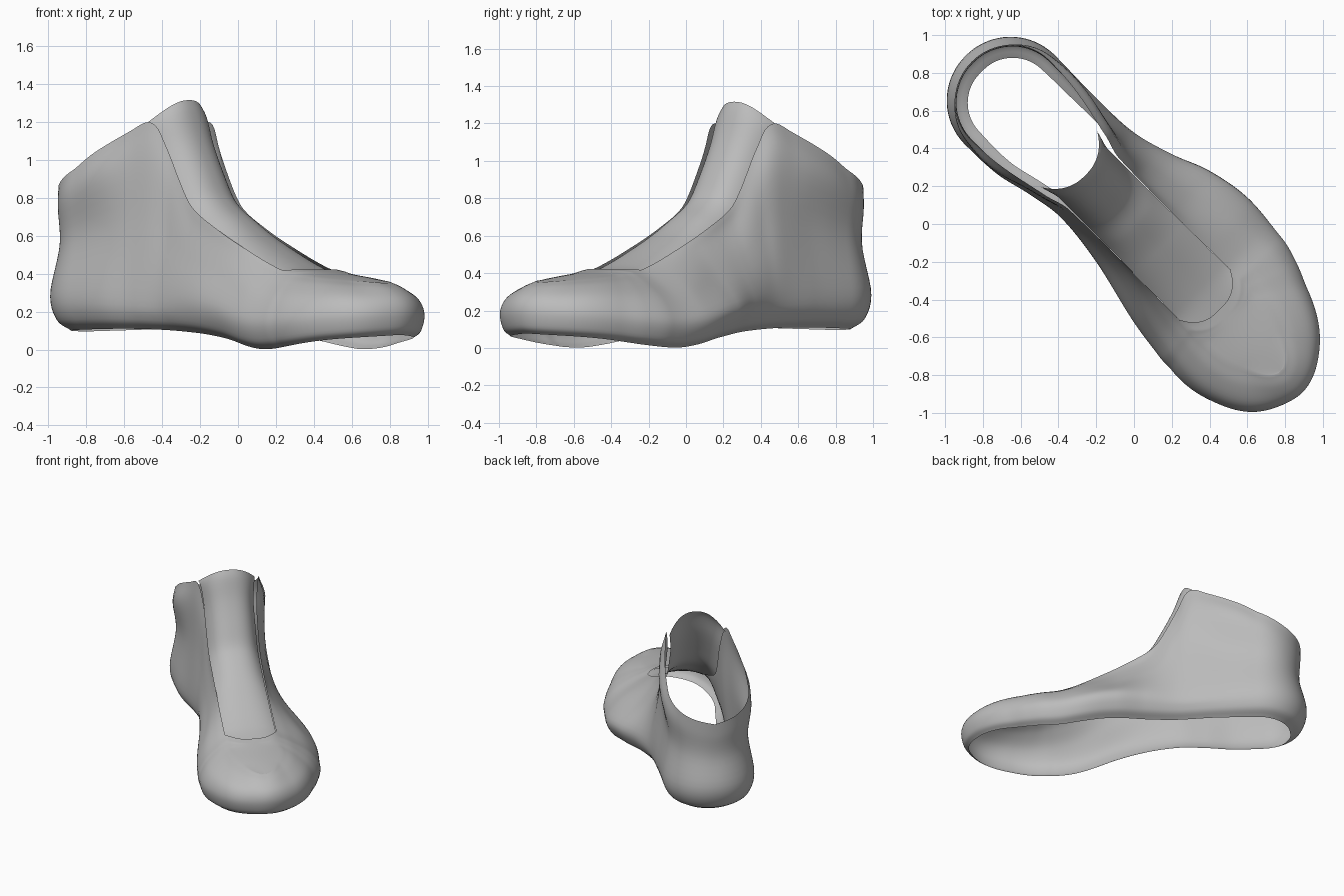
import bpy, bmesh, math
from mathutils import Vector

if "Cube" in bpy.data.objects:
    bpy.data.objects.remove(bpy.data.objects["Cube"])

HEEL, TOE = -0.93, 0.6                  # pivots of the heel and toe curves on the foot axis
HEEL_FAN, TOE_FAN = 0.35, 0.66          # length of each curve along the path
CAP_START = 0.53                        # where the closed toe box begins


def curve(*pts):
    """Smooth function through a few (position, value) knots."""
    def slope(i):
        a, b = pts[max(i - 1, 0)], pts[min(i + 1, len(pts) - 1)]
        return (b[1] - a[1]) / (b[0] - a[0])

    def f(p):
        p = min(max(p, pts[0][0]), pts[-1][0])
        i = max(k for k in range(len(pts) - 1) if pts[k][0] <= p)
        (x0, y0), (x1, y1) = pts[i], pts[i + 1]
        h = x1 - x0
        t = (p - x0) / h
        return ((2*t**3 - 3*t*t + 1) * y0 + (t**3 - 2*t*t + t) * h * slope(i)
                + (3*t*t - 2*t**3) * y1 + (t**3 - t*t) * h * slope(i + 1))
    return f


# Shape curves along the foot, heel to toe
width = {
    1: curve((-1.28, .33), (-.93, .335), (-.64, .33), (-.35, .34), (-.12, .40), (.08, .475),
             (.33, .52), (.6, .5), (.73, .487), (.864, .5), (1.1, .606), (1.2, .65), (1.26, .661), (1.32, .65)),
    -1: curve((-1.28, .33), (-.93, .335), (-.7, .325), (-.5, .28), (-.3, .25), (0, .283),
              (.37, .368), (.6, .402), (.69, .415), (.908, .506), (1.077, .607), (1.2, .65), (1.26, .661),
              (1.32, .65)),
}
sole_z = curve((-1.28, .095), (-.6, .11), (-.17, .09), (.15, .055), (.35, .018), (.5, .002), (.7, .015),
               (1, .055), (1.26, .078))
lip = curve((-1.28, .12), (-.6, .09), (0, .1), (.5, .08), (1.26, .055))
bulge_h = curve((-1.28, .2), (-.5, .18), (0, .17), (.5, .15), (1.26, .12))
edge_z = curve((-1.28, .8), (-1.1, .855), (-.93, .95), (-.8, 1.03), (-.55, 1.155), (-.45, 1.2),
               (-.39, 1.17), (-.34, 1.07), (-.22, .84), (-.15, .745), (0, .65), (.2, .55),
               (.5, .425), (.64, .403), (.86, .385), (1.1, .365), (1.26, .35))
edge_w = curve((-1.28, .285), (-.8, .29), (-.44, .225), (-.3, .19), (.6, .19), (.73, .2), (.86, .23),
               (1.1, .37), (1.2, .474), (1.26, .5), (1.32, .474))
mid_mix = curve((-1.28, 1.15), (-1.1, 1.15), (-.8, 1), (-.5, .55), (-.2, .5), (.1, .5), (.4, .3), (.92, .17),
                (1.26, .15))
high_mix = curve((-1.28, 1.05), (-1.1, .95), (-.8, .1), (-.5, .5), (-.2, .85), (.1, .85), (.4, .72), (.92, .58),
                 (1.26, .56))
crown_z = curve((.5, .45), (.62, .425), (.75, .403), (.94, .377), (1.1, .35))

# Tongue ridge: forward bulge and height, against the position of its edge
ridge_du = curve((-.46, .1), (-.34, .065), (-.22, .065), (0, .03), (.2, 0), (.7, 0))
ridge_z = curve((-.46, 1.33), (-.41, 1.27), (-.34, 1.13), (-.22, .89), (-.15, .8), (0, .71),
                (.2, .6), (.5, .455), (.7, .4))
tongue_inset = curve((-.46, .02), (-.3, .008), (-.15, .003), (.7, 0))
tongue_back = curve((-.46, .02), (-.34, .05), (-.1, .05), (.2, .01), (.7, .01))


def place(u, v, z):
    """Turn foot axes (u to the toe, v to the left) into the model frame."""
    r = math.sqrt(0.5)
    return Vector(((u + v) * r, (v - u) * r, z))


def side_point(p, side, out, z):
    """Point at an outward distance on the station p, fanning at heel and toe."""
    pivot = min(max(p, HEEL), TOE)
    turn = (p - pivot) / (TOE_FAN if p > 0 else HEEL_FAN) * math.pi / 2
    return pivot + math.sin(turn) * out, side * math.cos(turn) * out, z


def section(p, side, rows=26):
    """Cross-section from the turned-in lip up to the collar or the tongue edge."""
    w, zb, h, top, b = width[side](p), sole_z(p), bulge_h(p), edge_z(p), edge_w(p)
    rise = top - zb - h
    knots = [(w - lip(p), zb), (w - .3 * lip(p), zb + .3 * h), (w, zb + h),
             (w + (b - w) * mid_mix(p), zb + h + .45 * rise),
             (w + (b - w) * high_mix(p), zb + h + .8 * rise), (b, top)]
    out = curve(*[(i, k[0]) for i, k in enumerate(knots)])
    up = curve(*[(i, k[1]) for i, k in enumerate(knots)])
    last = len(knots) - 1
    return [side_point(p, side, out(last * r / rows), up(last * r / rows)) for r in range(rows + 1)]


def add_sheet(bm, grid):
    verts = [[bm.verts.new(place(*q)) for q in row] for row in grid]
    for a, b in zip(verts, verts[1:]):
        for i in range(len(a) - 1):
            bm.faces.new((a[i], b[i], b[i + 1], a[i + 1]))


def finish(bm, name, mat):
    bmesh.ops.remove_doubles(bm, verts=bm.verts, dist=0.0005)
    bmesh.ops.recalc_face_normals(bm, faces=bm.faces)
    # Open shells: make the upward-facing side the outside
    if sum(f.normal.z * f.calc_area() for f in bm.faces) < 0:
        bmesh.ops.reverse_faces(bm, faces=bm.faces)
    mesh = bpy.data.meshes.new(name)
    bm.to_mesh(mesh)
    bm.free()
    mesh.shade_smooth()
    mesh.materials.append(mat)
    bpy.context.collection.objects.link(bpy.data.objects.new(name, mesh))


grey = bpy.data.materials.new("plain grey")
grey.use_nodes = True
grey.diffuse_color = (0.5, 0.5, 0.5, 1)
grey.node_tree.nodes["Principled BSDF"].inputs["Base Color"].default_value = (0.5, 0.5, 0.5, 1)

# Upper: both sides, heel cup and toe walls
start, stop = HEEL - HEEL_FAN, TOE + TOE_FAN
stations = [start + (CAP_START - start) * i / 95 for i in range(95)]
front = [CAP_START + (stop - CAP_START) * i / 48 for i in range(49)]
upper = bmesh.new()
for side in (1, -1):
    add_sheet(upper, [section(p, side) for p in stations + front])

# Toe box top, spanning between the two sides, its rear edge bowed around the tongue
cap = []
for p in front:
    u, v, z = side_point(p, 1, edge_w(p), edge_z(p))
    bow = .11 * max(0, (.9 - p) / (.9 - CAP_START))
    row = []
    for i in range(17):
        q = i / 8 - 1
        uq = u + bow * (1 - abs(q) ** 3)
        rise = max(crown_z(uq) - z, -.02)
        row.append((uq, v * q, z + rise * (1 - q * q)))
    cap.append(row)
add_sheet(upper, cap)
finish(upper, "upper", grey)

# Tongue, tucked just inside the edges of the upper
tongue = bmesh.new()
rows = []
for i in range(71):
    e = -.455 + 1.115 * i / 70
    row = []
    for k in range(33):
        q = k / 16 - 1
        f = 1 - abs(q) ** 2.3
        z0 = edge_z(e) - .01
        back = tongue_back(e) * abs(q) ** 6 + .008
        row.append((e - back + ridge_du(e) * f, q * (edge_w(e) - tongue_inset(e)),
                    z0 + (ridge_z(e) - .008 - z0) * f))
    rows.append(row)
add_sheet(tongue, rows)
finish(tongue, "tongue", grey)
